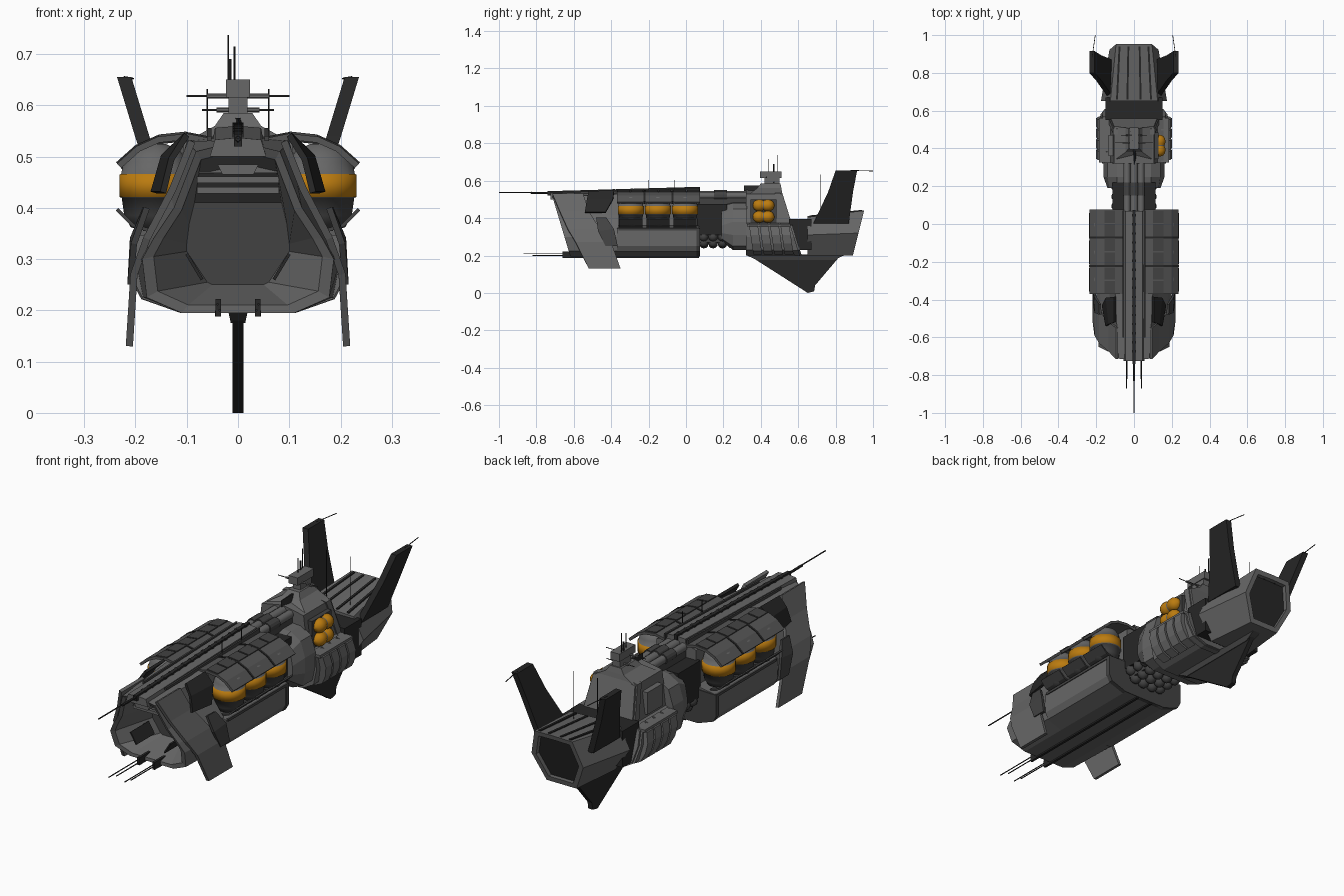
import bpy, bmesh, math
from mathutils import Vector

if "Cube" in bpy.data.objects:
    bpy.data.objects.remove(bpy.data.objects["Cube"])

def material(name, c):
    m = bpy.data.materials.new(name)
    m.diffuse_color = (*c, 1)
    m.use_nodes = True
    m.node_tree.nodes["Principled BSDF"].inputs["Base Color"].default_value = m.diffuse_color
    return m

HULL = material("hull_grey", (0.135, 0.135, 0.135))
COVER = material("cover_grey", (0.09, 0.09, 0.09))
MID = material("panel_grey", (0.055, 0.055, 0.055))
DARK = material("trim_black", (0.02, 0.02, 0.02))
ORANGE = material("tank_orange", (0.5, 0.2, 0.005))

def build(name, verts, faces, mats, mirror=False, pick=None, smooth=False, solid=0):
    """Mesh object; pick(face) gives the material slot, mirror copies across x."""
    if not isinstance(mats, (list, tuple)):
        mats = [mats]
    me = bpy.data.meshes.new(name)
    me.from_pydata([tuple(v) for v in verts], [], faces)
    bm = bmesh.new()
    bm.from_mesh(me)
    bmesh.ops.recalc_face_normals(bm, faces=bm.faces)
    for f in bm.faces:
        f.smooth = smooth and len(f.verts) == 4
        if pick:
            f.material_index = pick(f)
    bm.to_mesh(me)
    bm.free()
    for m in mats:
        me.materials.append(m)
    ob = bpy.data.objects.new(name, me)
    bpy.context.collection.objects.link(ob)
    if solid:
        s = ob.modifiers.new("thickness", 'SOLIDIFY')
        s.thickness, s.offset = solid, 0
    if mirror:
        ob.modifiers.new("mirror", 'MIRROR').use_mirror_merge = False
    return ob

def loft(name, rings, mats, **kw):
    n = len(rings[0])
    verts = [p for r in rings for p in r]
    faces = [(i*n+j, i*n+(j+1) % n, (i+1)*n+(j+1) % n, (i+1)*n+j)
             for i in range(len(rings)-1) for j in range(n)]
    faces += [tuple(range(n)), tuple(range(len(verts)-n, len(verts)))]
    return build(name, verts, faces, mats, **kw)

def ring(half, y):
    """Full cross-section from its right half; y is a number or a rule of z."""
    fy = y if callable(y) else (lambda z: y)
    pts = half + [(-x, z) for x, z in reversed(half) if x > 0]
    return [(x, fy(z), z) for x, z in pts]

def lathe(name, prof, origin, axis, mats, n=16, **kw):
    q = Vector(axis).to_track_quat('Z', 'Y')
    o = Vector(origin)
    rings = [[o + q @ Vector((r*math.cos(a), r*math.sin(a), t))
              for a in (2*math.pi*(k+.5)/n for k in range(n))] for r, t in prof]
    return loft(name, rings, mats, **kw)

def rod(name, a, b, r, mat, n=6, **kw):
    d = Vector(b) - Vector(a)
    return lathe(name, [(r, 0), (r, d.length)], a, d, mat, n, **kw)

def box(name, x, y, z, mat, **kw):
    return loft(name, [[(x[0], v, z[0]), (x[1], v, z[0]), (x[1], v, z[1]), (x[0], v, z[1])] for v in y], mat, **kw)

def sheet(name, rows, thick, mat, **kw):
    """Thin bent plate through rows of points."""
    n = len(rows[0])
    faces = [(i*n+j, i*n+j+1, (i+1)*n+j+1, (i+1)*n+j) for i in range(len(rows)-1) for j in range(n-1)]
    return build(name, [p for r in rows for p in r], faces, mat, solid=thick, **kw)

# --- nose hull with open bow
rim = [(0, .195), (.11, .195), (.178, .225), (.187, .3), (.165, .34), (.125, .40), (.082, .51), (0, .53)]
inner = [(x*.88, .35 + (z-.35)*.9) for x, z in rim]
hatch = [(0, .25), (.05, .25), (.06, .255), (.1, .315), (.1, .33), (.095, .37), (.085, .41), (0, .41)]
bow = lambda z: -.62 - (z-.2)*.3
back = [(0, .195), (.11, .195), (.185, .225), (.2, .3), (.18, .35), (.13, .42), (.1, .53), (0, .54)]
loft("nose_hull", [ring(hatch, -.47), ring(inner, lambda z: bow(z)+.005), ring(rim, bow), ring(back, -.36)],
     [HULL, MID], pick=lambda f: int(len(f.verts) > 4 and f.calc_center_median().y < -.4))
for i in range(3):
    box("bow_louvre", (-.08, .08), (-.64, -.5), (.428+i*.02, .441+i*.02), HULL)
loft("brow_block", [ring([(0, .465), (.03, .465), (.04, .485), (0, .485)], y) for y in (-.69, -.6)], HULL)
sheet("bow_bracket", [[(.07, -.63, .26), (.1, -.63, .31)], [(.07, -.5, .26), (.1, -.5, .31)]], .006, DARK, mirror=True)

# --- main hull with tank shelf
hull = [(0, .195), (.11, .195), (.185, .222), (.2, .25), (.2, .345), (.1, .36), (.1, .52)]
loft("main_hull", [ring(hull+[(0, .54)], -.37), ring(hull+[(0, .55)], .07)], HULL)
loft("hull_end_frame", [ring([(x*1.02, z) for x, z in hull[:5]] + [(.0, .35)], y) for y in (.055, .075)], MID)
box("keel_skid", (.033, .045), (-.63, .07), (.188, .2), DARK, mirror=True)
box("lower_side_rail", (.195, .204), (-.36, .07), (.335, .347), MID, mirror=True)

# --- spine and roof
loft("spine", [ring([(0, .5), (.055, .5), (.045, z), (0, z+.004)], y) for y, z in ((-.725, .533), (.07, .556))], HULL)
loft("spine_strip", [ring([(0, .52), (.008, .52), (.008, z), (0, z)], y) for y, z in ((-.74, .544), (.075, .567))], DARK)
loft("spine_edge", [[(.052, y, .53), (.06, y, .53), (.06, y, z), (.052, y, z)] for y, z in ((-.6, .54), (.072, .556))], MID, mirror=True)
for i in range(16):
    y = -.68 + i*.048
    box("spine_clamp", (-.011, .011), (y, y+.012), (.53, .546+i*.0014), DARK)
for i in range(3):
    a = -.37 + i*.15
    prof = [(.055, .53), (.1, .539), (.155, .533), (.195, .515), (.232, .482)]
    sheet("tank_cover", [[(x, y, z) for x, z in prof] for y in (a, a+.146)], .012, COVER, mirror=True)
    for k in range(2):
        y = a + .004 + k*.072
        sheet("cover_slat", [[(x, v, z+.007) for x, z in prof[1:3]] for v in (y, y+.065)], .006, MID, mirror=True)
    if i:
        sheet("cover_seam", [[(x, v, z) for x, z in prof] for v in (a-.007, a+.003)], .018, DARK, mirror=True)

# --- big side tanks
tank = [(.02, .355), (.048, .362), (.061, .385), (.066, .42), (.0705, .421), (.0705, .465),
        (.067, .466), (.062, .49), (.05, .51), (.02, .525)]
def tank_slot(f):
    z = f.calc_center_median().z
    return 1 if .4206 < z < .4655 else 2 if z < .42 else 0
for y in (-.295, -.15, -.005):
    lathe("side_tank", tank, (.1615, y, 0), (0, 0, 1), [HULL, ORANGE, MID], 24,
          mirror=True, smooth=True, pick=tank_slot)
    sheet("tank_cradle", [[(x, v, z) for x, z in ((.16, .352), (.205, .366), (.236, .397))]
                          for v in (y-.062, y+.062)], .007, MID, mirror=True)

# --- swept bow fins and shield plates
rows = [(.09, .53, -.715, -.55), (.128, .435, -.675, -.52), (.178, .34, -.632, -.46),
        (.203, .27, -.59, -.40), (.212, .13, -.52, -.35)]
sheet("bow_fin", [[(x, a, z), (x, b, z)] for x, z, a, b in rows], .014, HULL, mirror=True)
sheet("shoulder_shield", [[(.1, -.52, .542), (.1, -.385, .543)], [(.13, -.53, .495), (.145, -.39, .5)],
                          [(.146, -.54, .43), (.165, -.43, .43)]], .012, DARK, mirror=True)
sheet("fin_rear_panel", [[(.178, -.48, .4), (.18, -.425, .4)], [(.203, -.47, .33), (.205, -.385, .34)],
                         [(.21, -.43, .25), (.21, -.365, .25)]], .012, MID, mirror=True)

# --- bow probes
rod("nose_spike", (0, -.72, .537), (0, -1, .537), .003, DARK)
rod("nose_spike_base", (0, -.7, .533), (0, -.83, .535), .006, DARK)
for x, z, y in ((.04, .212, -.87), (.036, .2, -.82)):
    rod("lower_probe", (x, -.58, z), (x, y, z), .0025, DARK, mirror=True)
box("probe_mount", (.033, .044), (-.66, -.58), (.188, .222), DARK, mirror=True)

# --- connecting neck
box("neck_core", (-.115, .115), (.06, .22), (.31, .475), DARK)
box("neck_roof", (-.05, .05), (.06, .33), (.46, .51), MID)
for x, z, r in ((0, .525, .02), (.037, .52, .018)):
    rod("neck_pipe", (x, .06, z), (x, .33, z), r, HULL, 12, mirror=x > 0, smooth=True)
    rod("pipe_collar", (x, .15, z), (x, .22, z), r+.005, MID, 12, mirror=x > 0)
ball = [(.024*math.sin(math.pi*k/6)+.001, -.024*math.cos(math.pi*k/6)) for k in range(7)]
for i in range(5):
    for x, z in ((.025, .262), (.07, .268), (.095, .3)):
        lathe("neck_bottle", ball, (x, .095+i*.05, z), (0, 0, 1), MID, 10, mirror=True, smooth=True)
box("neck_floor", (-.09, .09), (.06, .34), (.27, .33), MID)

# --- rear block
mid = [(0, .2), (.1, .2), (.155, .23), (.17, .3), (.165, .36), (.125, .375), (.105, .53), (0, .55)]
bulge = [(0, .28), (.07, .28), (.12, .29), (.14, .32), (.14, .36), (.13, .42), (.09, .465), (0, .47)]
fat = [(0, .23), (.1, .23), (.15, .25), (.162, .31), (.162, .38), (.14, .45), (.09, .48), (0, .485)]
loft("rear_bulkhead", [ring(bulge, .19), ring(fat, .25), ring(fat, .325)], HULL)
loft("rear_block", [ring(mid, .32), ring(mid, lambda z: .51 + (.55-z)*.31)], HULL)
loft("rear_collar", [ring([(x*1.05, .37+(z-.37)*1.02) for x, z in mid], lambda z, d=d: .5+d+(.55-z)*.31)
                     for d in (-.03, 0)], HULL)
for i in range(4):
    y = .335 + i*.056
    prof = [(.13, .205), (.172, .225), (.192, .265), (.2, .31), (.19, .355), (.14, .375)]
    loft("side_rib", [[(x, v+(.375-z)*.15, z) for x, z in prof] for v in (y, y+.047)], HULL, mirror=True)
box("side_ledge", (.1, .185), (.325, .56), (.355, .368), HULL, mirror=True)

# --- small orange bottles on the right, locker on the left
cap = [(.005, 0), (.02, .006), (.029, .018), (.032, .03), (.031, .045), (.026, .055), (.026, .06),
       (.031, .07), (.032, .085), (.029, .097), (.02, .109), (.005, .115)]
for z in (.407, .468):
    lathe("small_tank", cap, (.135, .357, z), (0, 1, 0), [ORANGE, HULL], 16, smooth=True,
          pick=lambda f: int(.411 < f.calc_center_median().y < .418))
box("tank_rack", (.1, .13), (.345, .485), (.375, .5), MID)
box("left_locker", (-.135, -.1), (.36, .47), (.39, .49), HULL)

# --- tower with sensor arms
loft("tower_base", [[(s*x, y, z) for s, y in ((1, a), (1, b), (-1, b), (-1, a))]
                    for x, a, b, z in ((.1, .34, .515, .53), (.045, .38, .51, .56), (.028, .4, .505, .585))], HULL)
box("tower_column", (-.019, .019), (.42, .5), (.57, .63), HULL)
box("tower_head", (-.023, .023), (.395, .51), (.615, .65), HULL)
loft("tower_prow", [[(s*x, y, z) for s, y in ((1, .42), (0, .31), (-1, .42))] for x, z in ((.03, .5), (.006, .575))], DARK)
for z, x, y in ((.618, .1, .43), (.591, .07, .47)):
    rod("sensor_arm", (-x, y, z), (x, y, z), .002, MID)
    rod("sensor_arm_root", (-x*.6, y, z), (x*.6, y, z), .005, HULL)
rod("mast", (-.019, .49, .64), (-.019, .49, .737), .002, DARK)
rod("mast_base", (-.016, .47, .64), (-.016, .47, .69), .004, DARK)
rod("mast_short", (-.007, .44, .64), (-.007, .44, .715), .002, DARK)
rod("rear_whip", (.06, .72, .40), (.06, .72, .632), .0015, DARK, mirror=True)
for y in (-.2, -.06):
    rod("roof_whip", (.06, y, .53), (.06, y, .605), .0015, DARK)

# --- engine section
box("engine_neck", (-.15, .15), (.55, .67), (.23, .395), DARK)
e0 = [(0, .2), (.1, .2), (.175, .31), (.125, .405), (0, .41)]
e1 = [(0, .2), (.075, .2), (.13, .32), (.095, .44), (0, .442)]
inn = [(x*.82, .325+(z-.325)*.82) for x, z in e1]
tail = lambda z: .892 + (z-.2)*.25
loft("engine_housing", [ring(e0, .65), ring(e1, tail), ring(inn, tail), ring(inn, lambda z: tail(z)-.02)],
     [HULL, DARK], pick=lambda f: int(len(f.verts) > 4 and f.calc_center_median().y > .8))
for x in (.035, .09):
    loft("engine_top_strip", [[(u+k, y, z) for u, z in ((-.005, h-.02), (.005, h-.02), (.005, h+.003), (-.005, h+.003))]
                              for y, h, k in ((.66, .411, x), (.94, .441, x*.85))], DARK, mirror=True)

# --- tail fins, needles and ventral fin
def fin(name, pts, t0, mat, **kw):
    loft(name, [[(x+d, y, z) for x, y, z in pts] for d in (-t0, t0)], mat, **kw)
fin("tail_fin", [(.13, .68, .37), (.13, .87, .37), (.187, .893, .54), (.222, .915, .655), (.222, .8, .655), (.187, .76, .54)],
    .014, DARK, mirror=True)
rod("tail_needle", (.222, .88, .655), (.205, 1, .652), .002, DARK, mirror=True)
fin("ventral_fin", [(0, .33, .205), (0, .62, .02), (0, .65, 0), (0, .685, .008), (0, .69, .04), (0, .83, .205)], .011, DARK)
loft("ventral_root", [[(s*x, y, z) for s, y in ((1, a), (1, b), (-1, b), (-1, a))]
                      for x, a, b, z in ((.02, .32, .85, .203), (.014, .38, .79, .175))], MID)
